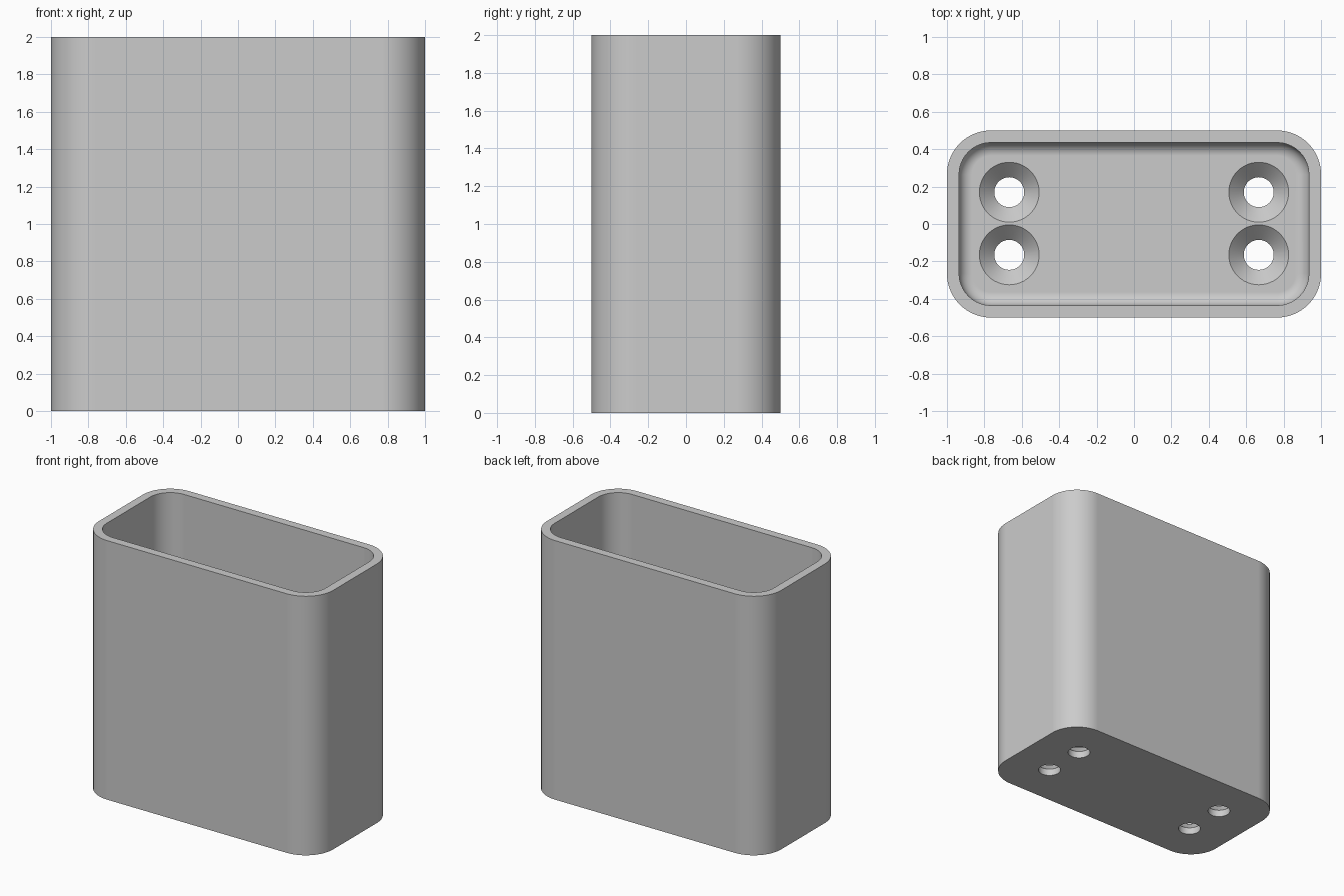
import bpy, bmesh
from math import sin, cos, pi, radians

cube = bpy.data.objects.get("Cube")
if cube:
    bpy.data.objects.remove(cube, do_unlink=True)

WALL, FLOOR, FILLET = 0.065, 0.133, 0.07
CORNER = 0.235
HOLE_R, SINK_R = 0.08, 0.16
SEGMENTS = 16

grey = bpy.data.materials.new("light grey")
grey.use_nodes = True
grey.diffuse_color = (0.6, 0.6, 0.6, 1)
grey.node_tree.nodes["Principled BSDF"].inputs["Base Color"].default_value = (0.6, 0.6, 0.6, 1)


def rounded_outline(inset):
    """Rounded rectangle, inset evenly from the outer wall."""
    r = CORNER - inset
    pts = []
    for k, (sx, sy) in enumerate([(1, 1), (-1, 1), (-1, -1), (1, -1)]):
        for i in range(SEGMENTS + 1):
            a = (k + i / SEGMENTS) * pi / 2
            pts.append((sx * (1 - CORNER) + r * cos(a), sy * (0.5 - CORNER) + r * sin(a)))
    return pts


def circle(r, cx, cy, n=48):
    return [(cx + r * cos(2 * pi * i / n), cy + r * sin(2 * pi * i / n)) for i in range(n)]


def loft(bm, sections):
    """Join a stack of (outline, z) sections and cap both ends."""
    rings = [[bm.verts.new((x, y, z)) for x, y in pts] for pts, z in sections]
    for a, b in zip(rings, rings[1:]):
        n = len(a)
        for i in range(n):
            j = (i + 1) % n
            bm.faces.new((a[i], a[j], b[j], b[i]))
    bm.faces.new(rings[0][::-1])
    bm.faces.new(rings[-1])


def make_object(name, bm):
    bmesh.ops.recalc_face_normals(bm, faces=bm.faces)
    mesh = bpy.data.meshes.new(name)
    bm.to_mesh(mesh)
    bm.free()
    mesh.materials.append(grey)
    obj = bpy.data.objects.new(name, mesh)
    bpy.context.collection.objects.link(obj)
    return obj


# Holder shell: outside wall, rim, inside wall, filleted floor
sections = [(rounded_outline(0), 0), (rounded_outline(0), 2), (rounded_outline(WALL), 2)]
for i in range(9):
    a = i / 8 * pi / 2
    sections.append((rounded_outline(WALL + FILLET * (1 - cos(a))),
                     FLOOR + FILLET * (1 - sin(a))))
bm = bmesh.new()
loft(bm, sections)
holder = make_object("holder", bm)

# Countersunk screw holes through the floor
bm = bmesh.new()
neck = FLOOR - (SINK_R - HOLE_R)
for x in (-0.667, 0.667):
    for y in (-0.165, 0.17):
        loft(bm, [(circle(HOLE_R, x, y), -0.1), (circle(HOLE_R, x, y), neck),
                  (circle(SINK_R, x, y), FLOOR), (circle(SINK_R, x, y), FLOOR + 0.2)])
cutter = make_object("screw_hole_cutter", bm)
cutter.hide_render = True

cut = holder.modifiers.new("screw holes", "BOOLEAN")
cut.operation = "DIFFERENCE"
cut.solver = "EXACT"
cut.object = cutter

bpy.ops.object.select_all(action="DESELECT")
holder.select_set(True)
bpy.context.view_layer.objects.active = holder
bpy.ops.object.modifier_apply(modifier=cut.name)
bpy.data.objects.remove(cutter, do_unlink=True)

# Smooth corners, crisp rim and hole edges
bpy.ops.object.shade_smooth_by_angle(angle=radians(30))
weighted = holder.modifiers.new("flat panels", "WEIGHTED_NORMAL")
weighted.keep_sharp = True
